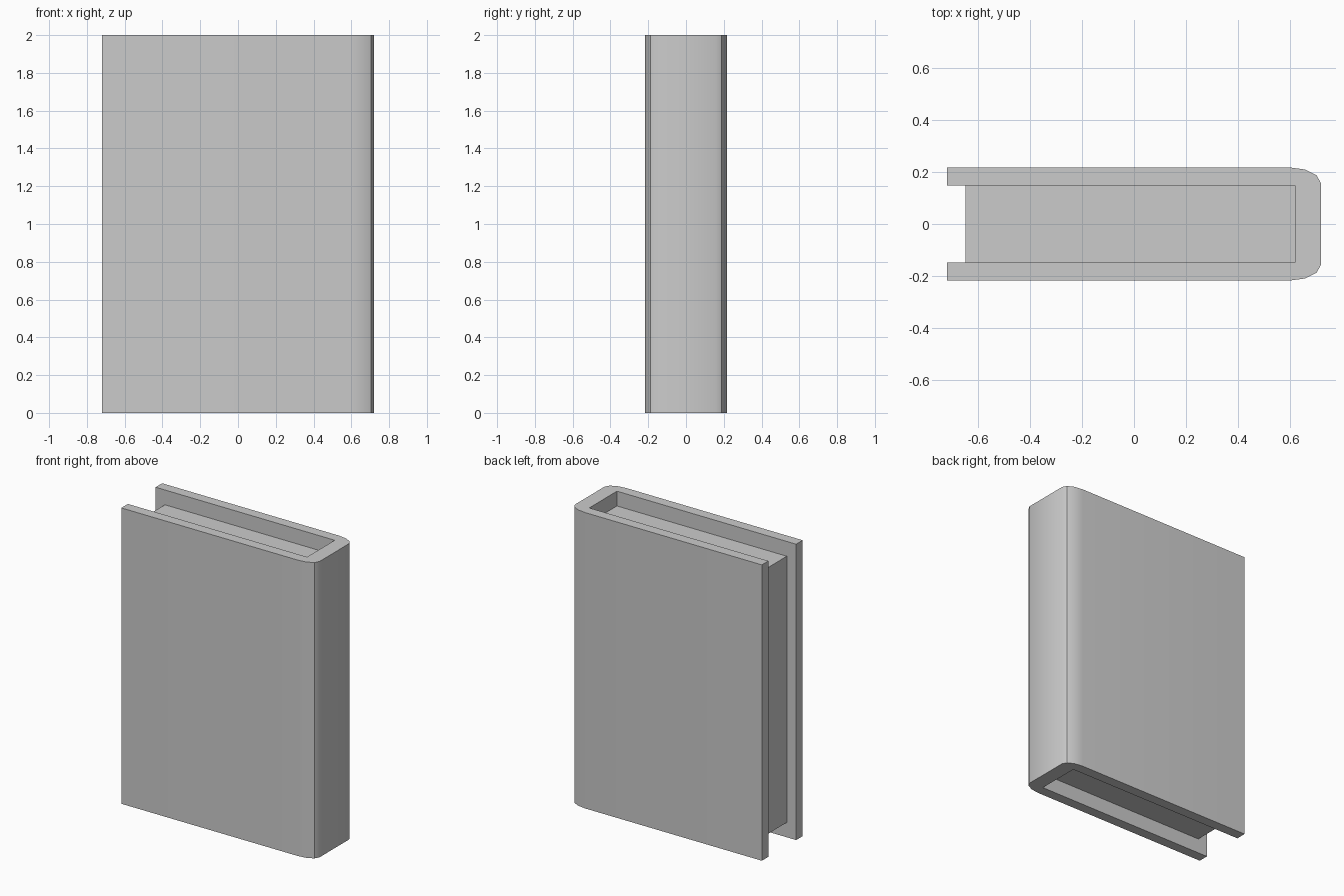
import bpy, bmesh, math

if "Cube" in bpy.data.objects:
    bpy.data.objects.remove(bpy.data.objects["Cube"])

HEIGHT = 2.0
BACK, SPINE = -0.72, 0.72      # x limits of the cover
OUT, INN = 0.218, 0.148        # half thickness outside / inside
SPINE_IN = 0.62                # inner wall of the spine
RX, RY, SEGS = 0.12, 0.06, 3   # rounded spine corners


def prism(name, profile, z0, z1):
    """Extrude a counter-clockwise xy profile from z0 to z1."""
    bm = bmesh.new()
    face = bm.faces.new([bm.verts.new((x, y, z0)) for x, y in profile])
    ext = bmesh.ops.extrude_face_region(bm, geom=[face], use_keep_orig=True)
    top = [g for g in ext["geom"] if isinstance(g, bmesh.types.BMVert)]
    bmesh.ops.translate(bm, verts=top, vec=(0, 0, z1 - z0))
    bmesh.ops.recalc_face_normals(bm, faces=bm.faces[:])
    mesh = bpy.data.meshes.new(name)
    bm.to_mesh(mesh)
    bm.free()
    obj = bpy.data.objects.new(name, mesh)
    bpy.context.collection.objects.link(obj)
    return obj


# Cover: one half of the U-shaped outline, mirrored in y
half = [(SPINE_IN, INN), (BACK, INN), (BACK, OUT)]
for i in range(SEGS + 1):
    a = math.pi / 2 * (1 - i / SEGS)
    half.append((SPINE - RX + RX * math.cos(a), OUT - RY + RY * math.sin(a)))
outline = half + [(x, -y) for x, y in reversed(half)]
cover = prism("cover", outline[::-1], 0, HEIGHT)

bpy.context.view_layer.objects.active = cover
cover.select_set(True)
bpy.ops.object.shade_smooth_by_angle(angle=math.radians(30))

# Page block, recessed on the three open sides
prism("pages", [(-0.65, -INN), (SPINE_IN, -INN), (SPINE_IN, INN), (-0.65, INN)],
      0.1, HEIGHT - 0.1)
